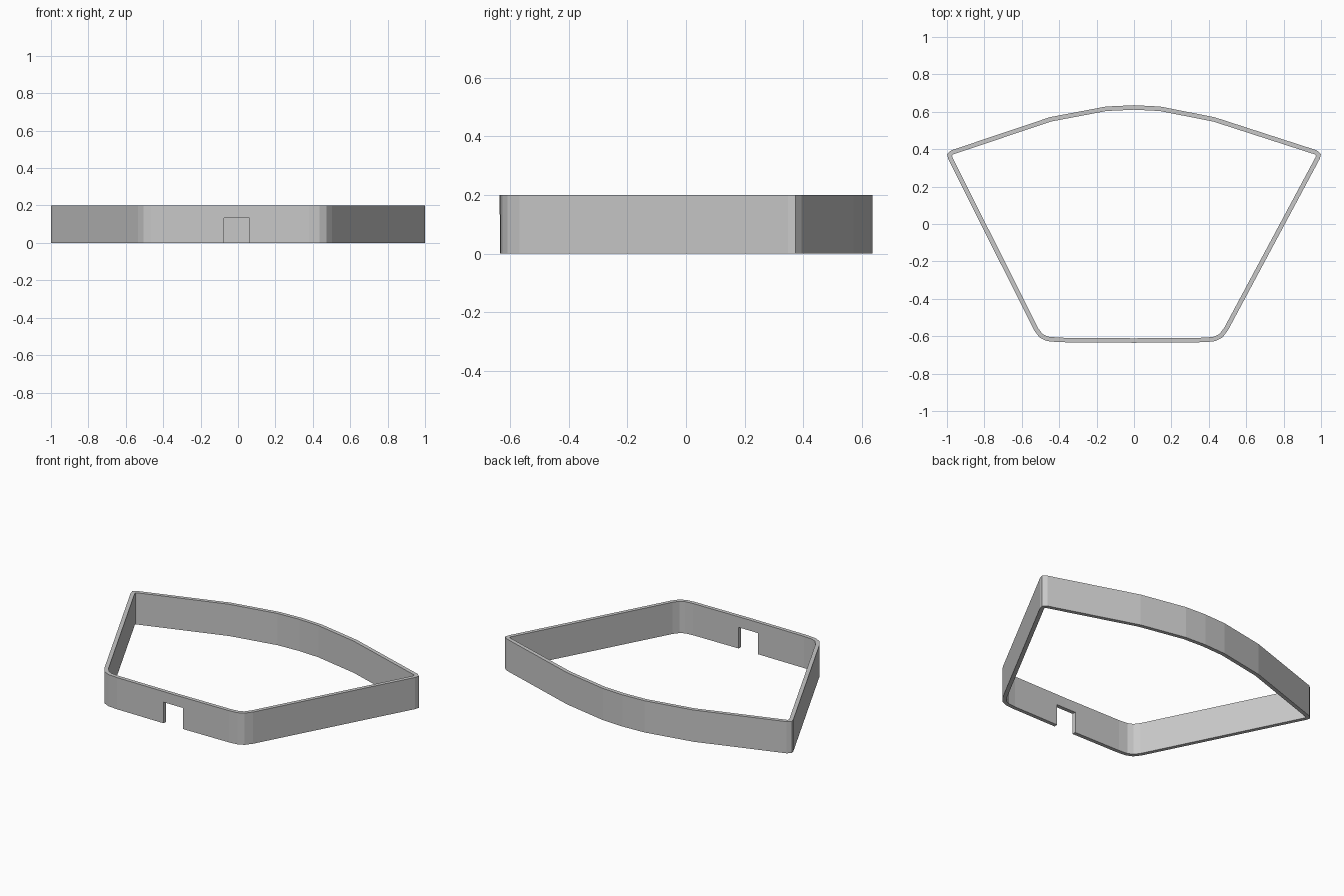
import bpy
import bmesh

HEIGHT = 0.2
WALL = 0.024

default = bpy.data.objects.get("Cube")
if default:
    bpy.data.objects.remove(default, do_unlink=True)

grey = bpy.data.materials.new("plain grey")
grey.use_nodes = True
grey.diffuse_color = (0.58, 0.58, 0.58, 1)
grey.node_tree.nodes["Principled BSDF"].inputs["Base Color"].default_value = grey.diffuse_color


def add_object(name, bm):
    mesh = bpy.data.meshes.new(name)
    bm.to_mesh(mesh)
    bm.free()
    mesh.materials.append(grey)
    obj = bpy.data.objects.new(name, mesh)
    bpy.context.collection.objects.link(obj)
    return obj


# Outer outline, counter-clockwise: front edge, right wing, bowed back, left wing
outline = [
    (-0.40, -0.632), (0, -0.635), (0.38, -0.632), (0.435, -0.626), (0.472, -0.608), (0.503, -0.567),
    (0.993, 0.348), (1.0, 0.374), (0.977, 0.394),
    (0.43, 0.571), (0.14, 0.628), (0, 0.635), (-0.15, 0.628), (-0.45, 0.571),
    (-0.977, 0.394), (-1.0, 0.374), (-0.993, 0.348),
    (-0.535, -0.567), (-0.504, -0.608), (-0.465, -0.626),
]

# Frame wall: outline swept up, thickened inwards
bm = bmesh.new()
low = [bm.verts.new((x, y, 0)) for x, y in outline]
high = [bm.verts.new((x, y, HEIGHT)) for x, y in outline]
for i in range(len(outline)):
    j = (i + 1) % len(outline)
    bm.faces.new((low[i], low[j], high[j], high[i]))
frame = add_object("frame_wall", bm)
solid = frame.modifiers.new("wall_thickness", 'SOLIDIFY')
solid.thickness = WALL
solid.offset = -1
solid.use_even_offset = True

# Notch through the lower front wall
bm = bmesh.new()
bmesh.ops.create_cube(bm, size=1)
bmesh.ops.scale(bm, vec=(0.135, 0.2, 0.23), verts=bm.verts)
bmesh.ops.translate(bm, vec=(-0.007, -0.62, 0.018), verts=bm.verts)
cutter = add_object("notch_cutter", bm)
cutter.hide_render = True
cutter.display_type = 'WIRE'
cut = frame.modifiers.new("front_notch", 'BOOLEAN')
cut.operation = 'DIFFERENCE'
cut.solver = 'EXACT'
cut.object = cutter

# Apply both modifiers and drop the cutter
bpy.context.view_layer.objects.active = frame
frame.select_set(True)
for name in ("wall_thickness", "front_notch"):
    bpy.ops.object.modifier_apply(modifier=name)
bpy.data.objects.remove(cutter, do_unlink=True)
